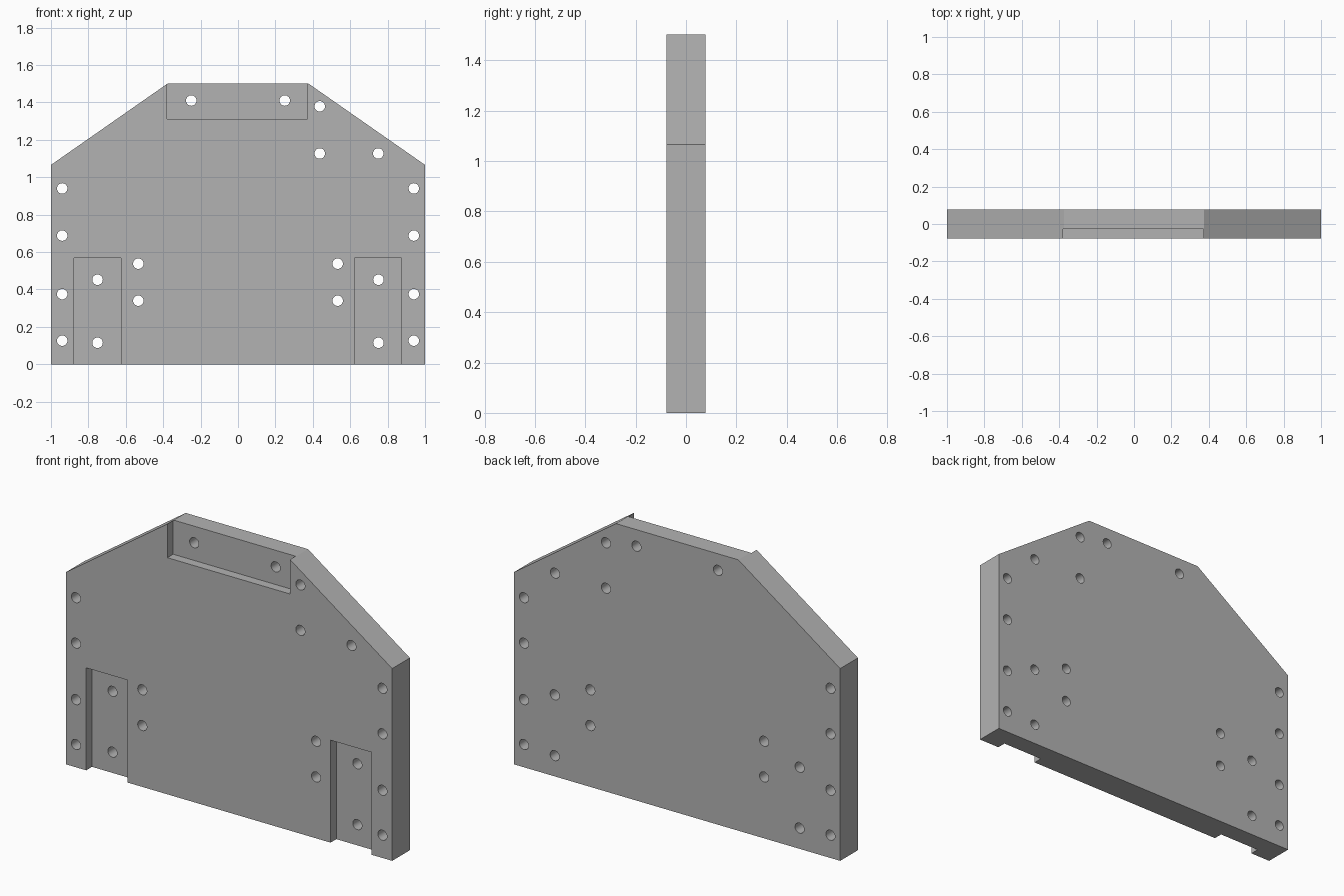
import bpy
import bmesh
from mathutils import Matrix, Vector

default = bpy.data.objects.get("Cube")
if default:
    bpy.data.objects.remove(default, do_unlink=True)

HALF = 0.0775          # half the plate thickness
FLOOR = -0.027         # y of the recess floors
RADIUS = 0.028         # bolt holes

grey = bpy.data.materials.new("plain grey")
grey.use_nodes = True
colour = (0.45, 0.45, 0.45, 1)
grey.diffuse_color = colour
grey.node_tree.nodes["Principled BSDF"].inputs["Base Color"].default_value = colour


def finish(bm, name):
    bmesh.ops.recalc_face_normals(bm, faces=bm.faces)
    mesh = bpy.data.meshes.new(name)
    bm.to_mesh(mesh)
    bm.free()
    mesh.materials.append(grey)
    obj = bpy.data.objects.new(name, mesh)
    bpy.context.collection.objects.link(obj)
    return obj


def add_box(bm, x0, x1, z0, z1):
    """Recess cutter running from in front of the plate to the recess floor."""
    low, high = Vector((x0, -0.2, z0)), Vector((x1, FLOOR, z1))
    matrix = Matrix.Translation((low + high) / 2) @ Matrix.Diagonal((*(high - low), 1))
    bmesh.ops.create_cube(bm, size=1, matrix=matrix)


def cut(target, cutter):
    cutter.hide_render = True
    mod = target.modifiers.new(cutter.name, 'BOOLEAN')
    mod.operation = 'DIFFERENCE'
    mod.solver = 'EXACT'
    mod.object = cutter
    bpy.context.view_layer.objects.active = target
    bpy.ops.object.modifier_apply(modifier=mod.name)
    bpy.data.objects.remove(cutter, do_unlink=True)


# Plate: six-sided outline extruded through its thickness
outline = [(-1, 0), (1, 0), (1, 1.066), (0.375, 1.502), (-0.375, 1.502), (-1, 1.066)]
bm = bmesh.new()
face = bm.faces.new([bm.verts.new((x, -HALF, z)) for x, z in outline])
extruded = bmesh.ops.extrude_face_region(bm, geom=[face])["geom"]
bmesh.ops.translate(bm, vec=(0, 2 * HALF, 0),
                    verts=[v for v in extruded if isinstance(v, bmesh.types.BMVert)])
plate = finish(bm, "mounting_plate")

# Recesses: two at the foot, one at the top edge
bm = bmesh.new()
add_box(bm, -0.877, -0.625, -0.1, 0.568)
add_box(bm, 0.622, 0.873, -0.1, 0.568)
add_box(bm, -0.379, 0.372, 1.312, 1.7)
cut(plate, finish(bm, "recess_cutter"))

# Through holes: mirrored pairs, then three on the left shoulder only
paired = [(0.94, 0.126), (0.94, 0.375), (0.94, 0.688), (0.94, 0.94),
          (0.751, 0.115), (0.751, 0.452), (0.533, 0.34), (0.533, 0.538),
          (0.25, 1.41)]
holes = [(side * x, z) for x, z in paired for side in (-1, 1)]
holes += [(0.437, 1.379), (0.437, 1.127), (0.75, 1.127)]
bm = bmesh.new()
for x, z in holes:
    bmesh.ops.create_cone(bm, cap_ends=True, segments=32, radius1=RADIUS,
                          radius2=RADIUS, depth=0.5,
                          matrix=Matrix.Translation((x, 0, z)) @ Matrix.Rotation(1.570796, 4, 'X'))
cut(plate, finish(bm, "hole_cutter"))

# Smooth hole walls, crisp plate edges
bpy.ops.object.select_all(action='DESELECT')
plate.select_set(True)
bpy.context.view_layer.objects.active = plate
bpy.ops.object.shade_smooth_by_angle(angle=0.5)
